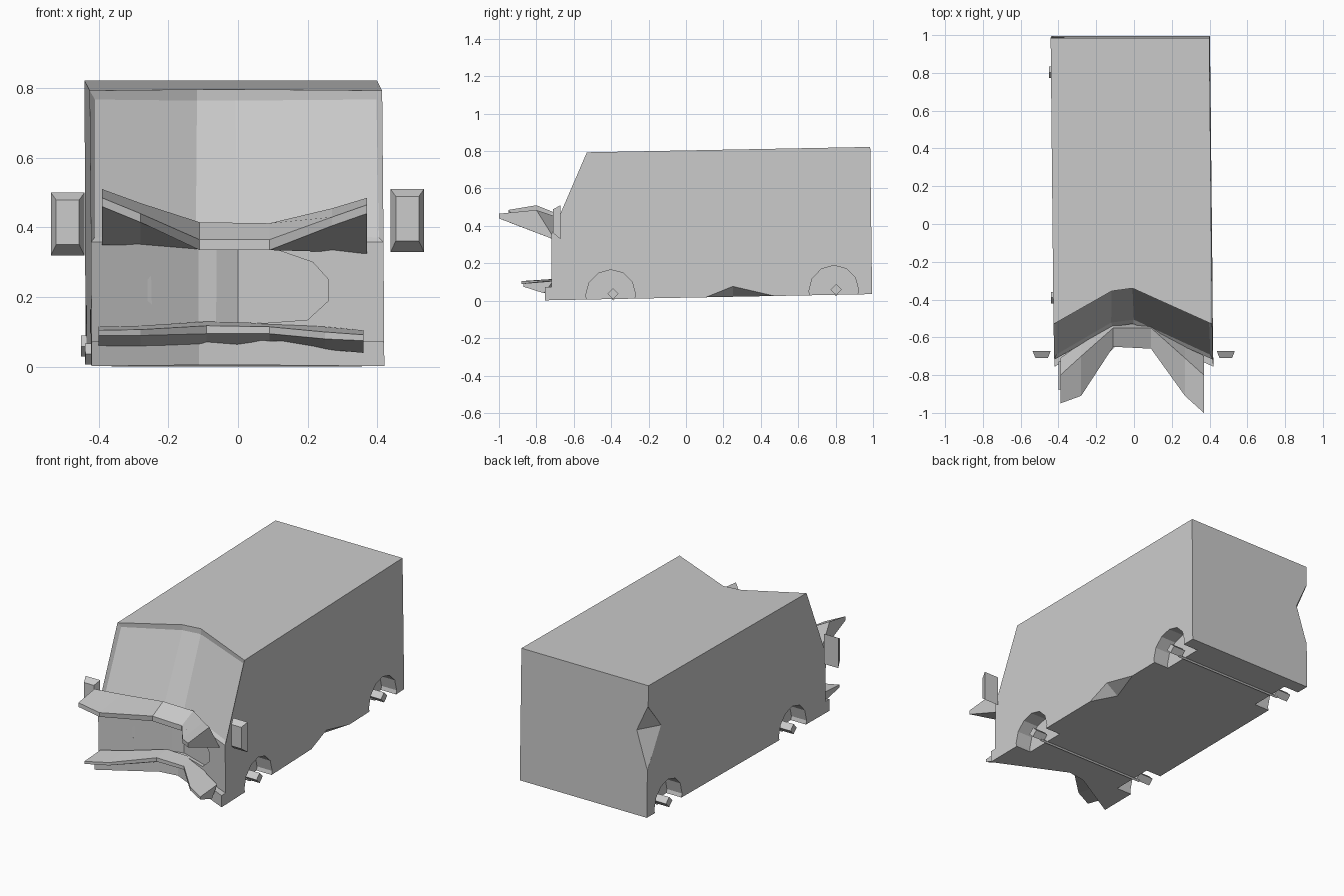
import bpy, bmesh, math
from mathutils import Vector

if "Cube" in bpy.data.objects:
    bpy.data.objects.remove(bpy.data.objects["Cube"])


def lean(x, y, z):
    # the whole shell sits slightly nose-down and skewed
    return Vector((x - 0.01 * (y + 0.75) - 0.005 * z, y, z + 0.002 + 0.019 * (y + 0.75)))


def finish(name, bm):
    bmesh.ops.recalc_face_normals(bm, faces=bm.faces)
    me = bpy.data.meshes.new(name)
    bm.to_mesh(me)
    bm.free()
    ob = bpy.data.objects.new(name, me)
    bpy.context.collection.objects.link(ob)
    return ob


def loft(bm, rings):
    # skin closed rings and cap both ends
    rows = [[bm.verts.new(p) for p in r] for r in rings]
    n = len(rows[0])
    sides = []
    for a, b in zip(rows, rows[1:]):
        sides.append([bm.faces.new((a[i], a[(i + 1) % n], b[(i + 1) % n], b[i])) for i in range(n)])
    bm.faces.new(rows[0])
    bm.faces.new(rows[-1][::-1])
    return sides


def hull(name, pts):
    bm = bmesh.new()
    for p in pts:
        bm.verts.new(p)
    bmesh.ops.convex_hull(bm, input=bm.verts)
    return finish(name, bm)


def cut(target, cutter):
    cutter.hide_render = True
    mod = target.modifiers.new("cut", 'BOOLEAN')
    mod.operation = 'DIFFERENCE'
    mod.solver = 'EXACT'
    mod.object = cutter
    bpy.context.view_layer.objects.active = target
    bpy.ops.object.modifier_apply(modifier=mod.name)
    bpy.data.objects.remove(cutter)


# Van body: one side profile, front pushed in towards the middle
profile = [(0.995, 0, 0), (0.985, 0.787, 0), (-0.53, 0.787, 1), (-0.718, 0.355, 1),
           (-0.718, 0.07, 1), (-0.755, 0.07, 1), (-0.755, 0, 1)]
columns = [(-0.42, 0), (-0.11, 0.175), (0, 0.19), (0.42, 0)]
bm = bmesh.new()
sides = loft(bm, [[lean(x, y + f * crush, z) for y, z, f in profile] for x, crush in columns])
bmesh.ops.recalc_face_normals(bm, faces=bm.faces)
# Windscreen panes set into their frame
bmesh.ops.inset_region(bm, faces=[s[2] for s in sides], thickness=0.03, depth=-0.012)
body = finish("van_body", bm)

# Wheel arches and stub axles
for label, wy in (("front", -0.403), ("rear", 0.79)):
    for side in (-1, 1):
        arch = []
        for k in range(12):
            a = k * math.tau / 12
            for x in (0.32, 0.6):
                arch.append(lean(side * x, wy + 0.133 * math.cos(a), 0.022 + 0.135 * math.sin(a)))
        cut(body, hull("arch_cutter", arch))
    for name, spans, r in (("axle_stub", ((-0.435, -0.34), (0.34, 0.42)), 0.03),
                           ("axle_rod", ((-0.36, 0.36),), 0.008)):
        z = 0.028 if name == "axle_stub" else 0.0
        for x0, x1 in spans:
            hull(f"{label}_{name}", [lean(x, wy + 0.013 + r * math.cos(k * math.pi / 2),
                                          z + r * math.sin(k * math.pi / 2))
                                     for x in (x0, x1) for k in range(4)])

# Dent in the rear left corner
cut(body, hull("corner_dent", [(-0.438, 0.99, 0.70), (-0.438, 0.99, 0.32), (-0.36, 1.0, 0.54),
                               (-0.44, 0.86, 0.54), (-0.50, 0.86, 0.54), (-0.36, 1.06, 0.54),
                               (-0.50, 1.06, 0.70), (-0.50, 1.06, 0.32)]))
# Dent in the right sill
cut(body, hull("sill_dent", [(0.415, 0.10, 0.018), (0.412, 0.25, 0.078), (0.41, 0.48, 0.025),
                             (0.33, 0.25, 0.02), (0.5, 0.10, 0.018), (0.5, 0.25, 0.078),
                             (0.5, 0.48, 0.025), (0.33, 0.25, -0.05), (0.5, 0.1, -0.05),
                             (0.5, 0.48, -0.05)]))

# Shallow recess in the crumpled nose, one cutter per half
for side in (-1, 1):
    outline = [(0, 0.34), (0.1, 0.34), (0.215, 0.30), (0.26, 0.25), (0.26, 0.19), (0.2, 0.135), (0, 0.12)]
    pts = []
    for x, z in outline:
        y = -0.528 - 0.45 * x
        pts += [(side * x, y + 0.02, z), (side * x, y - 0.15, z)]
    cut(body, hull("nose_cutter", pts))


# Bent bands across the front: x, back top y z, tip y, tip top z, tip bottom z, back bottom y z
def band(name, rows):
    bm = bmesh.new()
    loft(bm, [[(x, yt, zt), (x, yf, z1), (x, yf, z2), (x, yb, zb)]
              for x, yt, zt, yf, z1, z2, yb, zb in rows])
    finish(name, bm)


band("upper_front_band", [
    (-0.39, -0.80, 0.51, -0.95, 0.485, 0.46, -0.71, 0.35),
    (-0.28, -0.70, 0.47, -0.91, 0.44, 0.415, -0.63, 0.35),
    (-0.11, -0.55, 0.415, -0.65, 0.365, 0.335, -0.53, 0.335),
    (0.09, -0.55, 0.412, -0.66, 0.365, 0.335, -0.53, 0.335),
    (0.27, -0.71, 0.455, -0.91, 0.43, 0.405, -0.63, 0.33),
    (0.37, -0.80, 0.485, -1.0, 0.465, 0.44, -0.70, 0.325)])
band("lower_bumper", [
    (-0.40, -0.73, 0.115, -0.88, 0.105, 0.09, -0.74, 0.06),
    (-0.28, -0.66, 0.118, -0.82, 0.107, 0.09, -0.68, 0.06),
    (-0.09, -0.54, 0.13, -0.64, 0.118, 0.095, -0.56, 0.065),
    (0.09, -0.54, 0.125, -0.64, 0.115, 0.095, -0.56, 0.06),
    (0.25, -0.65, 0.115, -0.81, 0.10, 0.08, -0.67, 0.05),
    (0.36, -0.71, 0.105, -0.87, 0.092, 0.075, -0.76, 0.04)])

# Door mirrors, tapering forwards
for label, cx, cz in (("left", -0.489, 0.41), ("right", 0.486, 0.42)):
    hull(label + "_mirror", [(cx + i * w, y, cz + 0.005 * (y < -0.69) + j * h)
                             for y, w, h in ((-0.672, 0.048, 0.09), (-0.71, 0.033, 0.064))
                             for i in (-1, 1) for j in (-1, 1)])
